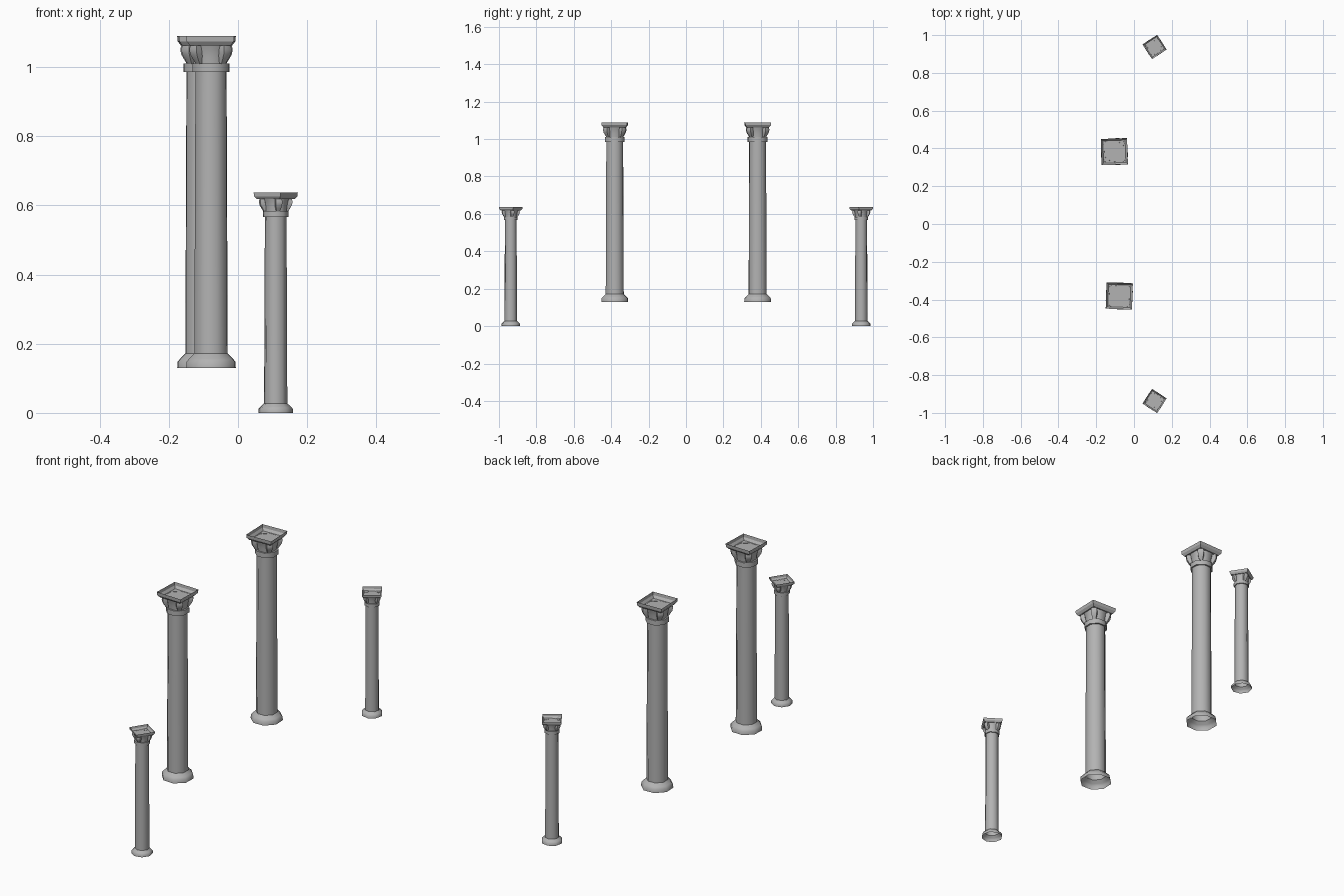
import bpy, bmesh, math
from math import cos, sin, pi

if "Cube" in bpy.data.objects:
    bpy.data.objects.remove(bpy.data.objects["Cube"])

# dark grey stone
stone = bpy.data.materials.new("stone")
stone.diffuse_color = (.45, .45, .45, 1)
stone.use_nodes = True
stone.node_tree.nodes["Principled BSDF"].inputs["Base Color"].default_value = stone.diffuse_color


def finish(bm, name, smooth):
    bmesh.ops.recalc_face_normals(bm, faces=bm.faces)
    me = bpy.data.meshes.new(name)
    bm.to_mesh(me)
    bm.free()
    me.materials.append(stone)
    if smooth:
        me.shade_smooth()
        me.set_sharp_from_angle(angle=math.radians(50))
    return me


def rings(name, profile, sides=8, cap_bottom=False, smooth=True):
    """Stack of n-sided rings; profile is (corner radius, z), flats face the axes."""
    bm = bmesh.new()
    loops = []
    for r, z in profile:
        loops.append([bm.verts.new((r * cos((i + .5) * 2 * pi / sides),
                                    r * sin((i + .5) * 2 * pi / sides), z))
                      for i in range(sides)])
    for a, b in zip(loops, loops[1:]):
        for i in range(sides):
            j = (i + 1) % sides
            bm.faces.new((a[i], a[j], b[j], b[i]))
    if cap_bottom:
        bm.faces.new(loops[0][::-1])
    return finish(bm, name, smooth)


def leaves(name):
    """Four curled corner leaves under the abacus."""
    # outer radius, half width, z
    path = [(.055, .008, .878), (.064, .011, .892), (.072, .014, .906),
            (.075, .015, .920), (.072, .013, .934)]
    bm = bmesh.new()
    for k in range(4):
        a = pi / 4 + k * pi / 2
        rows = []
        for r, w, z in path:
            pts = [(r - .024, -w), (r - .003, -w), (r, 0), (r - .003, w), (r - .024, w)]
            rows.append([bm.verts.new((x * cos(a) - y * sin(a),
                                       x * sin(a) + y * cos(a), z)) for x, y in pts])
        for p, q in zip(rows, rows[1:]):
            for i in range(5):
                j = (i + 1) % 5
                bm.faces.new((p[i], p[j], q[j], q[i]))
        bm.faces.new(rows[0][::-1])
        bm.faces.new(rows[-1])
    return finish(bm, name, True)


R2 = math.sqrt(2)
parts = {
    # flared octagonal foot, hollow underneath
    "base": rings("base", [(.0765, 0), (.0755, .018), (.067, .027), (.052, .041)]),
    # slightly tapering shaft
    "shaft": rings("shaft", [(.0515, .04), (.0480, .857)]),
    # neck ring
    "collar": rings("collar", [(.0475, .855), (.0565, .855), (.0565, .880), (.048, .880)]),
    # bell of the capital
    "bell": rings("bell", [(.048, .878), (.050, .900), (.054, .920), (.058, .933)]),
    "corner_leaves": leaves("corner_leaves"),
    # square tray on top, open above
    "abacus": rings("abacus", [(.059 * R2, .932), (.068 * R2, .944), (.0695 * R2, .960)],
                    sides=4, cap_bottom=True, smooth=False),
}

# x, y, z, turn in degrees, scale
columns = {
    "tall_back": (-.104, .383, .13, 2, 1),
    "tall_front": (-.078, -.381, .13, -2, 1),
    "short_back": (.109, .937, 0, 33, .663),
    "short_front": (.109, -.937, 0, -33, .663),
}
for col, (x, y, z, turn, s) in columns.items():
    for part, me in parts.items():
        ob = bpy.data.objects.new(f"{col}_{part}", me)
        bpy.context.collection.objects.link(ob)
        ob.location = (x, y, z)
        ob.rotation_euler.z = math.radians(turn)
        ob.scale = (s, s, s)
